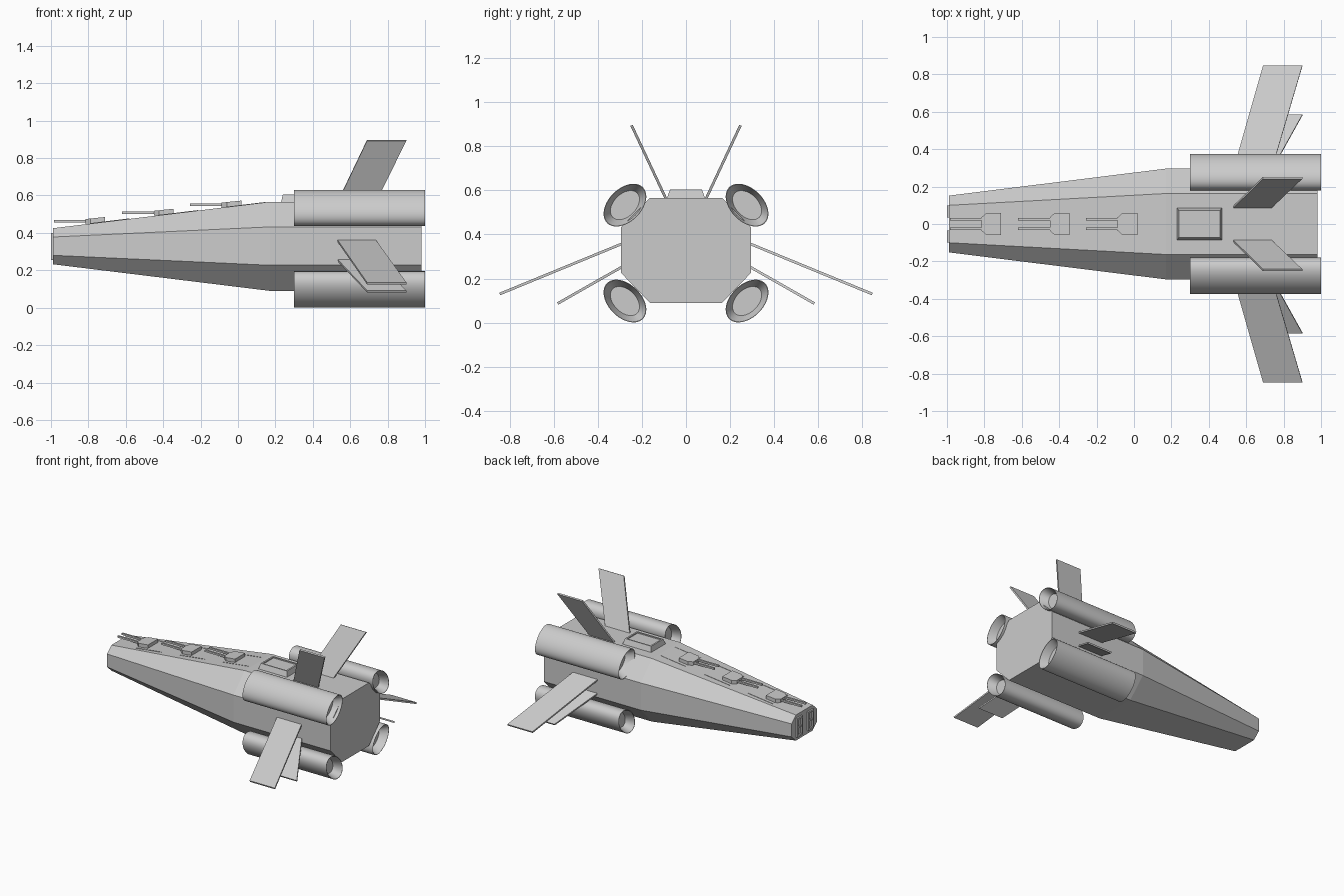
import bpy, bmesh, math
from mathutils import Vector

if "Cube" in bpy.data.objects:
    bpy.data.objects.remove(bpy.data.objects["Cube"])


def add_mesh(name, verts, faces, smooth=False):
    me = bpy.data.meshes.new(name)
    ob = bpy.data.objects.new(name, me)
    bpy.context.collection.objects.link(ob)
    bm = bmesh.new()
    vs = [bm.verts.new(v) for v in verts]
    for f in faces:
        bm.faces.new([vs[i] for i in f])
    bmesh.ops.recalc_face_normals(bm, faces=bm.faces)
    bm.to_mesh(me)
    bm.free()
    if smooth:
        bpy.ops.object.select_all(action='DESELECT')
        ob.select_set(True)
        bpy.context.view_layer.objects.active = ob
        bpy.ops.object.shade_smooth_by_angle(angle=math.radians(30))
    return ob


def loft(name, rings, smooth=False):
    """Skin a list of equal-sized rings and cap both ends."""
    n = len(rings[0])
    verts = [v for r in rings for v in r]
    faces = [(k * n + i, k * n + (i + 1) % n, (k + 1) * n + (i + 1) % n, (k + 1) * n + i)
             for k in range(len(rings) - 1) for i in range(n)]
    faces += [tuple(range(n)), tuple(range(len(verts) - n, len(verts)))]
    return add_mesh(name, verts, faces, smooth)


def rect(x0, x1, hy, z):
    return [(x0, -hy, z), (x1, -hy, z), (x1, hy, z), (x0, hy, z)]


def box(name, x0, x1, y0, y1, z0, z1):
    return loft(name, [[(x0, y0, z), (x1, y0, z), (x1, y1, z), (x0, y1, z)] for z in (z0, z1)])


def hull_top(x):
    return 0.425 + 0.14 * (x + 0.99) / 1.16


# Octagonal hull tapering to the nose
def octagon(x, w, t, z0, z1, z2, z3):
    return [(x, t, z0), (x, w, z1), (x, w, z2), (x, t, z3),
            (x, -t, z3), (x, -w, z2), (x, -w, z1), (x, -t, z0)]


rear = (0.296, 0.163, 0.09, 0.227, 0.432, 0.566)
loft("hull", [octagon(-0.988, 0.152, 0.10, 0.232, 0.28, 0.378, 0.425),
              octagon(0.17, *rear), octagon(0.98, *rear)])

# Bridge block with sunken roof
loft("bridge", [rect(0.228, 0.472, 0.09, 0.555), rect(0.24, 0.46, 0.072, 0.605),
                rect(0.252, 0.448, 0.063, 0.605), rect(0.252, 0.448, 0.063, 0.597)])

# Engines: diagonal elliptical tubes with funnel recesses at both ends
A, B, N = 0.115, 0.075, 40


def ellipse(x, s, cy, cz, sy, sz):
    ring = []
    for i in range(N):
        a = 2 * math.pi * i / N
        u, v = A * s * math.cos(a), B * s * math.sin(a)
        ring.append((x, sy * (cy + (u + v) * math.sqrt(0.5)),
                     cz + sz * (v - u) * math.sqrt(0.5)))
    return ring


for side, sy in (("left", 1), ("right", -1)):
    for level, cz, sz in (("upper", 0.533, 1), ("lower", 0.098, -1)):
        steps = ((0.36, 0.68), (0.30, 0.97), (0.30, 1), (1.0, 1), (1.0, 0.97), (0.94, 0.68))
        loft(f"engine_{level}_{side}",
             [ellipse(x, s, 0.277, cz, sy, sz) for x, s in steps], True)


# Swept fins
def fin(name, root, tip):
    d = Vector((0, tip[0] - root[0], tip[1] - root[1])).normalized()
    n = Vector((0, -d.z, d.y)) * 0.006
    outline = [Vector(p) for p in ((0.53, *root), (0.735, *root), (0.90, *tip), (0.69, *tip))]
    loft(name, [[p + n for p in outline], [p - n for p in outline]])


for side, s in (("left", 1), ("right", -1)):
    fin(f"top_fin_{side}", (s * 0.09, 0.56), (s * 0.247, 0.895))
    fin(f"long_side_fin_{side}", (s * 0.285, 0.36), (s * 0.845, 0.13))
    fin(f"short_side_fin_{side}", (s * 0.285, 0.256), (s * 0.582, 0.087))

# Three twin-barrel turrets with deck rails beside them
for i, x in enumerate((-0.71, -0.345, 0.018)):
    z = hull_top(x - 0.05)
    front, mid = x - 0.105, x - 0.078
    outline = [(front, -0.036), (mid, -0.06), (x, -0.06), (x, 0.06), (mid, 0.06), (front, 0.036)]
    tops = [0.021, 0.024, 0.032, 0.032, 0.024, 0.021]
    loft(f"turret_{i + 1}", [[(px, py, z - 0.005) for px, py in outline],
                             [(px, py, z + t) for (px, py), t in zip(outline, tops)]])
    for side, s in (("left", 1), ("right", -1)):
        y = s * 0.026
        box(f"barrel_{i + 1}_{side}", x - 0.275, front + 0.01, y - 0.007, y + 0.007,
            z + 0.004, z + 0.017)
        a, b = x - 0.08, x + 0.13
        y = s * 0.085
        loft(f"deck_rail_{i + 1}_{side}",
             [[(px, y - 0.003, hull_top(px) - 0.005), (px, y + 0.003, hull_top(px) - 0.005),
               (px, y + 0.003, hull_top(px) + 0.003), (px, y - 0.003, hull_top(px) + 0.003)]
              for px in (a, b)])

# Framed nose ports
for side, s in (("left", 1), ("right", -1)):
    def port(x, hy, hz):
        return [(x, s * 0.066 + a * hy, 0.328 + b * hz)
                for a, b in ((-1, -1), (1, -1), (1, 1), (-1, 1))]
    loft(f"nose_port_{side}", [port(-0.98, 0.032, 0.072), port(-1.0, 0.032, 0.072),
                               port(-1.0, 0.020, 0.058), port(-0.99, 0.020, 0.058)])
    box(f"nose_bar_{side}", -0.998, -0.985, s * 0.066 - 0.02, s * 0.066 + 0.02, 0.322, 0.334)
